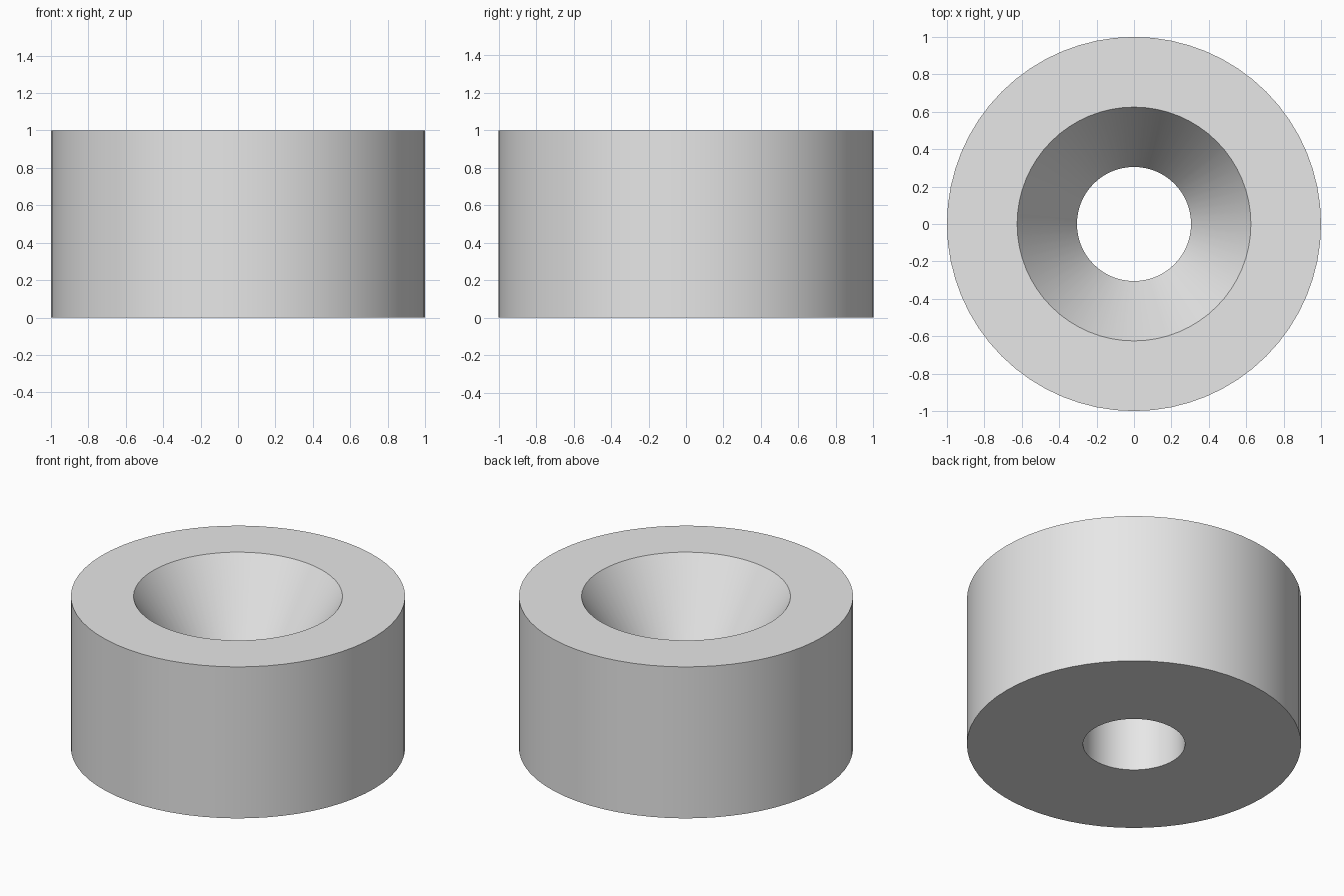
import bpy
import bmesh
import math

SEGMENTS = 64
OUTER, MOUTH, BORE = 1.0, 0.625, 0.305
HEIGHT, BORE_TOP = 1.0, 0.5

cube = bpy.data.objects.get("Cube")
if cube:
    bpy.data.objects.remove(cube, do_unlink=True)


def make_material(name, colour):
    mat = bpy.data.materials.new(name)
    mat.use_nodes = True
    mat.diffuse_color = colour
    mat.node_tree.nodes["Principled BSDF"].inputs["Base Color"].default_value = colour
    return mat


def lathe(name, profile, mat):
    """Revolve a closed (radius, height) profile around z."""
    bm = bmesh.new()
    verts = [bm.verts.new((r, 0, z)) for r, z in profile]
    edges = [bm.edges.new((v, verts[(i + 1) % len(verts)])) for i, v in enumerate(verts)]
    bmesh.ops.spin(bm, geom=verts + edges, cent=(0, 0, 0), axis=(0, 0, 1),
                   angle=math.tau, steps=SEGMENTS)
    bmesh.ops.remove_doubles(bm, verts=bm.verts[:], dist=0.0001)
    bmesh.ops.recalc_face_normals(bm, faces=bm.faces[:])
    mesh = bpy.data.meshes.new(name)
    bm.to_mesh(mesh)
    bm.free()
    mesh.materials.append(mat)
    obj = bpy.data.objects.new(name, mesh)
    bpy.context.collection.objects.link(obj)
    return obj


# Thick ring: straight bore below, conical countersink above
ring = lathe("countersunk_ring", [
    (OUTER, 0), (OUTER, HEIGHT), (MOUTH, HEIGHT), (BORE, BORE_TOP), (BORE, 0),
], make_material("light grey", (0.8, 0.8, 0.8, 1)))

# Smooth walls, crisp rims
bpy.ops.object.select_all(action="DESELECT")
ring.select_set(True)
bpy.context.view_layer.objects.active = ring
bpy.ops.object.shade_smooth_by_angle(angle=math.radians(25))
